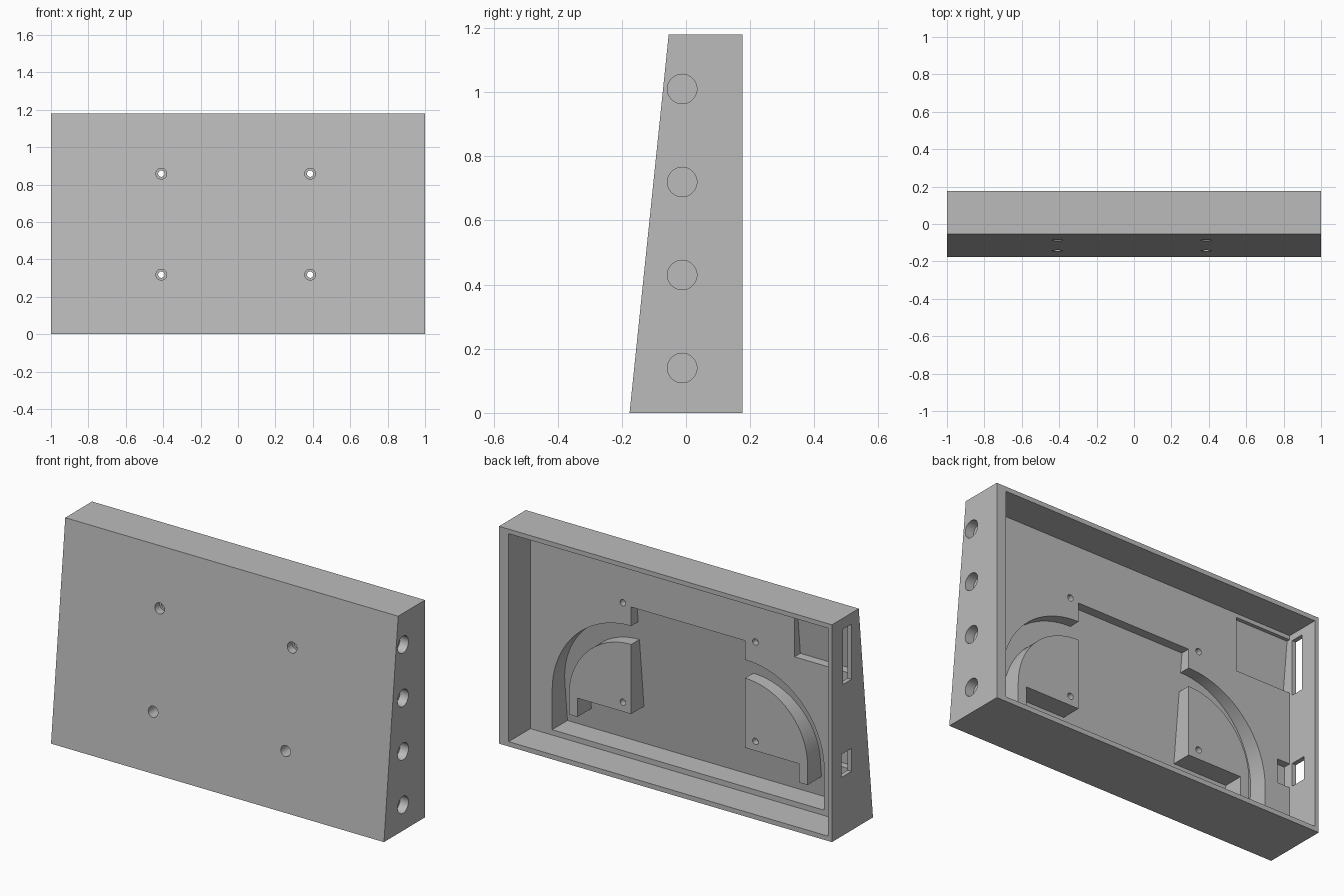
import bpy, bmesh, math

cube = bpy.data.objects.get("Cube")
if cube:
    bpy.data.objects.remove(cube, do_unlink=True)

HEIGHT, BACK, FLOOR, SKIN = 1.18, 0.176, -0.01, 0.029
MID = -0.006  # middle of the recess and screw pattern

grey = bpy.data.materials.new("plain grey")
grey.use_nodes = True
colour = (0.5, 0.5, 0.5, 1)
grey.diffuse_color = colour
grey.node_tree.nodes["Principled BSDF"].inputs["Base Color"].default_value = colour


def front(z):
    """Depth of the leaning front face at height z."""
    return -0.176 + 0.122 * z / HEIGHT


def prism(name, outline, near, far):
    """Solid from an x-z outline; near and far give y from height."""
    bm = bmesh.new()
    a = [bm.verts.new((x, near(z), z)) for x, z in outline]
    b = [bm.verts.new((x, far(z), z)) for x, z in outline]
    bm.faces.new(a)
    bm.faces.new(b[::-1])
    for i in range(len(a)):
        j = (i + 1) % len(a)
        bm.faces.new((a[j], a[i], b[i], b[j]))
    bmesh.ops.recalc_face_normals(bm, faces=bm.faces)
    mesh = bpy.data.meshes.new(name)
    bm.to_mesh(mesh)
    bm.free()
    mesh.materials.append(grey)
    ob = bpy.data.objects.new(name, mesh)
    bpy.context.collection.objects.link(ob)
    return ob


def rect(x0, x1, z0, z1):
    return [(x0, z0), (x1, z0), (x1, z1), (x0, z1)]


def box(name, x0, x1, y0, y1, z0, z1):
    return prism(name, rect(x0, x1, z0, z1), lambda z: y0, lambda z: y1)


def rod(name, r, depth, loc, rot):
    bpy.ops.mesh.primitive_cylinder_add(vertices=40, radius=r, depth=depth, location=loc, rotation=rot)
    ob = bpy.context.object
    ob.name = name
    ob.data.materials.append(grey)
    return ob


def cut(target, cutter):
    cutter.hide_render = True
    mod = target.modifiers.new("cut", 'BOOLEAN')
    mod.operation, mod.solver, mod.object = 'DIFFERENCE', 'EXACT', cutter
    bpy.context.view_layer.objects.active = target
    bpy.ops.object.modifier_apply(modifier=mod.name)
    bpy.data.objects.remove(cutter, do_unlink=True)


def arc(side, r):
    """Quarter arc from the outer side up to the top."""
    steps = [math.pi / 2 * i / 20 for i in range(21)]
    return [(MID + side * (0.342 + r * math.cos(t)), 0.27 + r * math.sin(t)) for t in steps]


def above(z):
    return 0.08


def pocket_floor(z):
    return front(z) + SKIN


# Wedge body with its open back
body = prism("wedge_housing", rect(-1, 1, 0, HEIGHT), front, lambda z: BACK)
cut(body, box("cavity", -0.976, 0.942, FLOOR, 0.4, 0.026, 1.155))

# Sunken recess with a wire channel curving round each raised island
outline = [(MID - 0.342, 0.848), (MID - 0.817, 0.055), (MID + 0.817, 0.055), (MID + 0.342, 0.848)]
outline = [outline[1], outline[2]] + arc(1, 0.475) + [outline[3], outline[0]] + arc(-1, 0.475)[::-1]
recess = prism("recess", outline, pocket_floor, above)
for s in (1, -1):
    island = [(MID + s * x, z) for x, z in
              ((0.342, 0.267), (0.665, 0.267), (0.665, 0.165), (0.717, 0.165))]
    cut(recess, prism("island", island + arc(s, 0.375), lambda z: -0.4, lambda z: 0.3))
cut(body, recess)

# Corner pocket, small pocket and the wall slots beside them
cut(body, prism("corner_pocket", rect(-0.976, -0.645, 0.84, 1.133), pocket_floor, above))
cut(body, box("small_pocket", -0.976, -0.9, -0.05, 0.05, 0.32, 0.45))
cut(body, box("tall_slot", -1.1, -0.95, 0.008, 0.08, 0.82, 1.12))
cut(body, box("short_slot", -1.1, -0.95, 0.008, 0.094, 0.32, 0.445))

# Counterbored screw holes
turn = (math.pi / 2, 0, 0)
for x in (MID - 0.404, MID + 0.392):
    for z in (0.318, 0.858):
        cut(body, rod("screw_hole", 0.017, 1, (x, 0, z), turn))
        cut(body, rod("counterbore", 0.029, 0.4, (x, -0.245, z), turn))

# Round blind sockets in the thick side wall
for i in range(4):
    cut(body, rod("side_socket", 0.046, 0.1, (1, -0.012, 0.14 + 0.29 * i), (0, math.pi / 2, 0)))

bpy.ops.object.select_all(action='DESELECT')
body.select_set(True)
bpy.context.view_layer.objects.active = body
bpy.ops.object.shade_smooth_by_angle(angle=math.radians(30))
